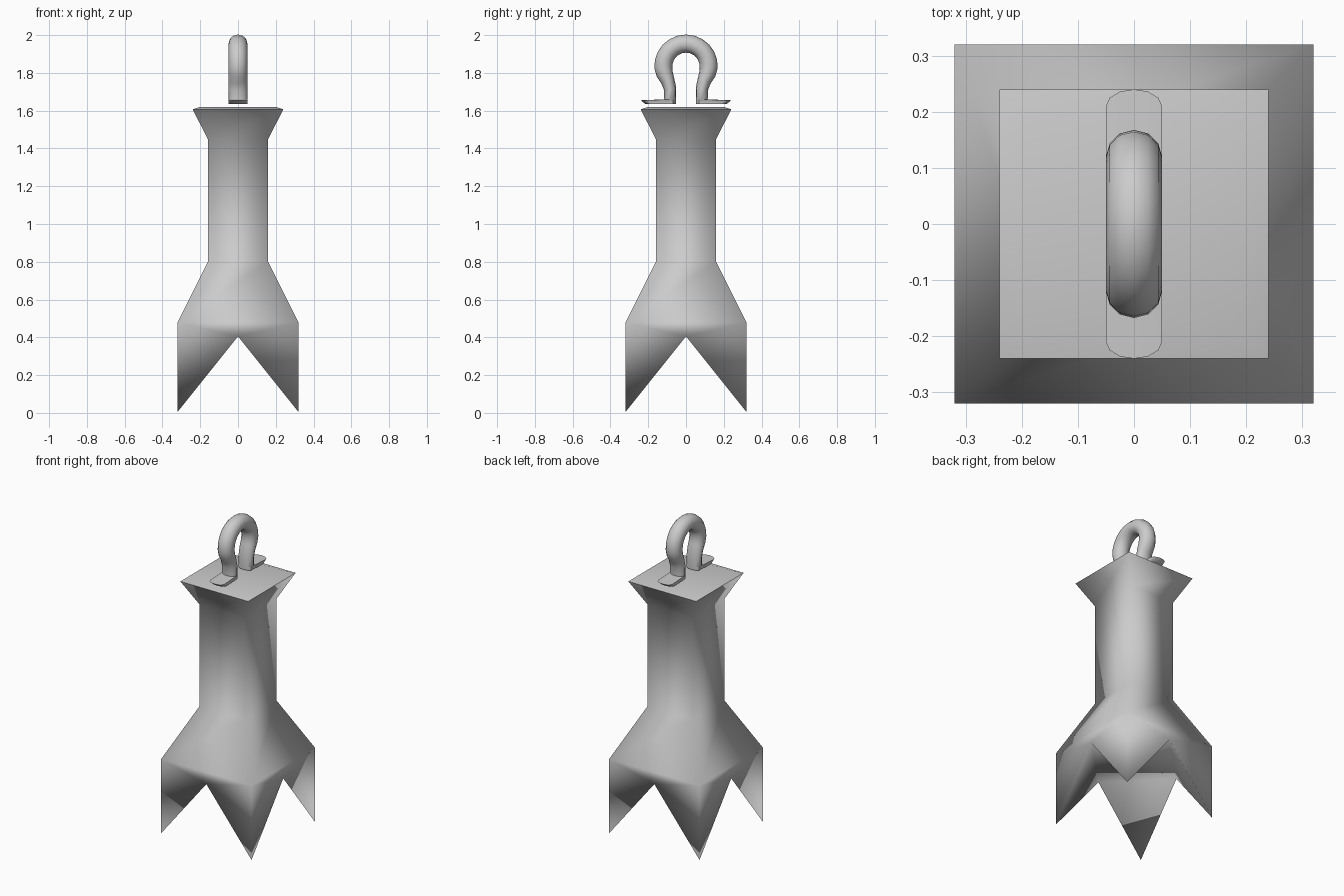
import bpy
import math

if "Cube" in bpy.data.objects:
    bpy.data.objects.remove(bpy.data.objects["Cube"])


def make(name, verts, faces, smooth=True):
    me = bpy.data.meshes.new(name)
    me.from_pydata(verts, [], faces)
    me.update()
    ob = bpy.data.objects.new(name, me)
    bpy.context.collection.objects.link(ob)
    for p in me.polygons:
        p.use_smooth = smooth
    return ob


def square(h, z):
    return [(-h, -h, z), (h, -h, z), (h, h, z), (-h, h, z)]


def bridge(rings, n):
    return [(r * n + i, r * n + (i + 1) % n, (r + 1) * n + (i + 1) % n, (r + 1) * n + i)
            for r in range(rings - 1) for i in range(n)]


# Square body: flared skirt, neck and flared collar
verts = []
for h, z in ((0.32, 0.48), (0.16, 0.80), (0.16, 1.45), (0.24, 1.607)):
    verts += square(h, z)
faces = bridge(4, 4)
# Four pointed corner teeth with notches midway along each side
tip, notch = len(verts), len(verts) + 4
verts += square(0.32, 0.005)
verts += [(0, -0.32, 0.405), (0.32, 0, 0.405), (0, 0.32, 0.405), (-0.32, 0, 0.405)]
for i in range(4):
    j, before = (i + 1) % 4, notch + (i - 1) % 4
    faces += [(i, tip + i, notch + i), (notch + i, tip + j, j), (i, notch + i, j)]
    faces.append((tip + i, before, notch + i))
faces.append((notch + 3, notch + 2, notch + 1, notch))
make("body", verts, faces)

# Shallow cap on the collar
make("top_cap", square(0.24, 1.607) + square(0.2, 1.62),
     bridge(2, 4) + [(4, 5, 6, 7)])

# Hanging loop: round tube bent in the yz plane, with flattened feet
N = 12
R, CZ, TUBE = 0.12, 1.835, 0.048


def foot_ring(z, outer, inner=0.053):
    ring = []
    for i in range(N):
        a = 2 * math.pi * i / N
        c = math.cos(a)
        y = outer - 0.03 + 0.03 * c if c > -0.01 else inner + 0.03 + 0.03 * c
        ring.append((0.05 * math.sin(a), y, z))
    return ring


def tube_ring(y, z, ang, r):
    ring = []
    for i in range(N):
        a = 2 * math.pi * i / N
        d = r * math.cos(a)
        ring.append((0.05 * math.sin(a), y + d * math.cos(ang), z + d * math.sin(ang)))
    return ring


half = [foot_ring(1.635, 0.215), foot_ring(1.655, 0.24),
        tube_ring(0.084, 1.66, 0, 0.031), tube_ring(0.084, 1.715, -0.2, 0.033)]
for k in range(9):
    t = math.radians(-35 + 125 * k / 8)
    r = TUBE if k > 1 else 0.039 + 0.005 * k
    half.append(tube_ring(R * math.cos(t), CZ + R * math.sin(t), t, r))
mirrored = [[(x, -y, z) for x, y, z in ring] for ring in reversed(half[:-1])]
rings = half + mirrored
verts = [v for ring in rings for v in ring]
last = (len(rings) - 1) * N
faces = [f[::-1] for f in bridge(len(rings), N)]
faces += [tuple(range(N)), tuple(reversed(range(last, last + N)))]
loop = make("hanging_loop", verts, faces)
bpy.context.view_layer.objects.active = loop
loop.select_set(True)
bpy.ops.object.mode_set(mode='EDIT')
bpy.ops.mesh.select_all(action='SELECT')
bpy.ops.mesh.normals_make_consistent(inside=False)
bpy.ops.object.mode_set(mode='OBJECT')
bpy.ops.object.shade_smooth_by_angle(angle=math.radians(50))
